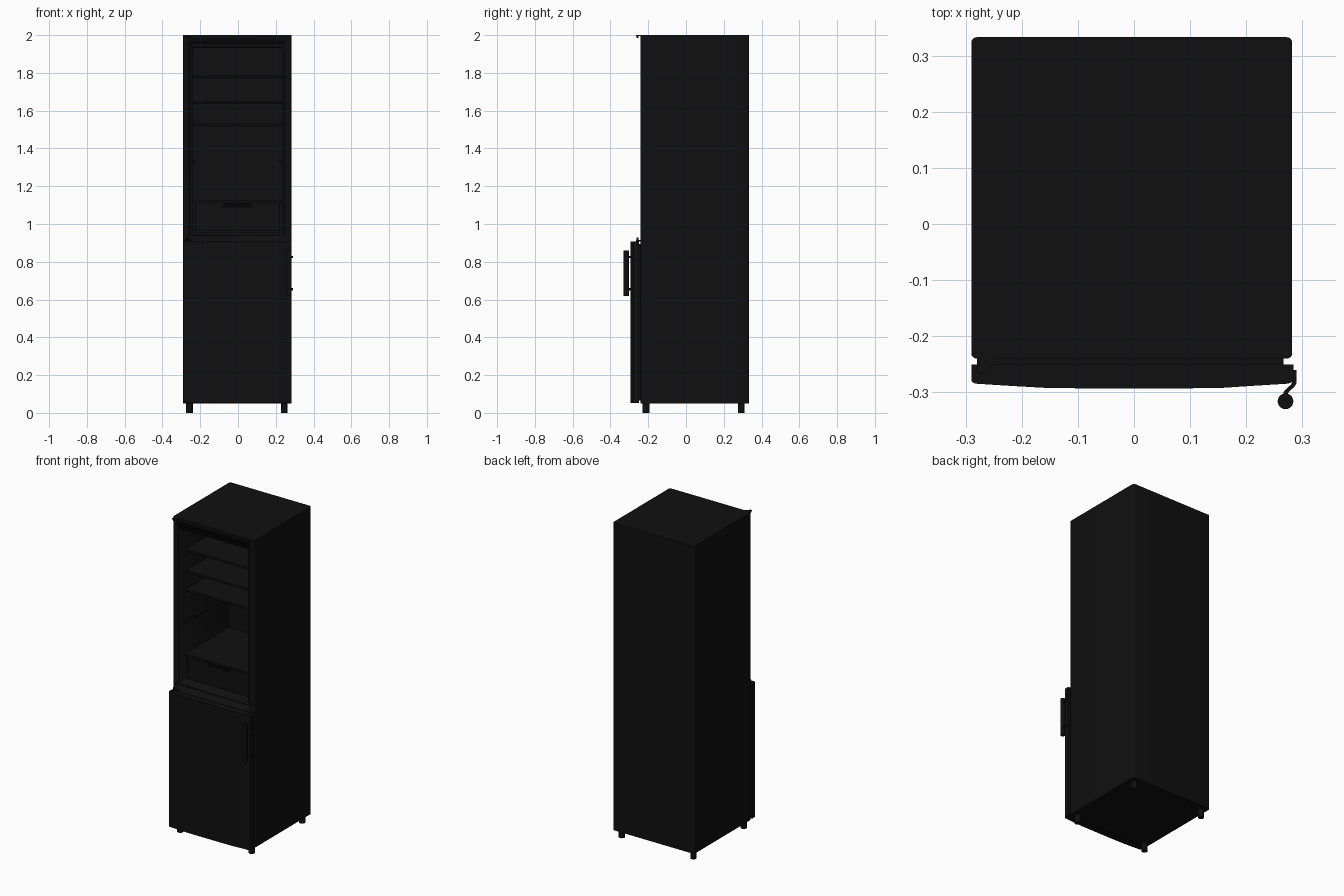
import bpy, bmesh, math
from mathutils import Vector

if "Cube" in bpy.data.objects:
    bpy.data.objects.remove(bpy.data.objects["Cube"])

black = bpy.data.materials.new("black")
black.diffuse_color = (0.005, 0.005, 0.005, 1)
black.use_nodes = True
black.node_tree.nodes["Principled BSDF"].inputs["Base Color"].default_value = black.diffuse_color


def finish(name, bm, smooth=True):
    bmesh.ops.recalc_face_normals(bm, faces=bm.faces)
    me = bpy.data.meshes.new(name)
    bm.to_mesh(me)
    bm.free()
    me.materials.append(black)
    ob = bpy.data.objects.new(name, me)
    bpy.context.collection.objects.link(ob)
    if smooth:
        bpy.ops.object.select_all(action='DESELECT')
        bpy.context.view_layer.objects.active = ob
        ob.select_set(True)
        bpy.ops.object.shade_smooth_by_angle(angle=math.radians(35))
    return ob


def box(name, x, y, z, r=0, axis=2):
    """Box from ranges; edges parallel to the given axis are rounded by r."""
    bm = bmesh.new()
    bmesh.ops.create_cube(bm, size=1)
    for v in bm.verts:
        v.co = Vector([(a + b) / 2 + c * (b - a) for c, (a, b) in zip(v.co, (x, y, z))])
    if r:
        edges = [e for e in bm.edges
                 if abs((e.verts[0].co - e.verts[1].co).normalized()[axis]) > 0.9]
        bmesh.ops.bevel(bm, geom=edges, offset=r, segments=4, profile=0.5, affect='EDGES')
    return finish(name, bm, r > 0)


def prism(name, pts, z0, z1):
    """Extrude an xy outline from z0 to z1."""
    bm = bmesh.new()
    face = bm.faces.new([bm.verts.new((x, y, z0)) for x, y in pts])
    ext = bmesh.ops.extrude_face_region(bm, geom=[face])
    for v in ext["geom"]:
        if isinstance(v, bmesh.types.BMVert):
            v.co.z = z1
    return finish(name, bm)


def cylinder(name, x, y, z0, z1, r, seg=24):
    return prism(name, [(x + r * math.cos(2 * math.pi * i / seg),
                         y + r * math.sin(2 * math.pi * i / seg)) for i in range(seg)], z0, z1)


def cut(target, cutter):
    mod = target.modifiers.new("cut", 'BOOLEAN')
    mod.object = cutter
    mod.operation = 'DIFFERENCE'
    mod.solver = 'EXACT'
    cutter.hide_render = True
    bpy.context.view_layer.objects.active = target
    bpy.ops.object.modifier_apply(modifier=mod.name)
    bpy.data.objects.remove(cutter)


# Cabinet with the open upper compartment and its stepped lip
cabinet = box("cabinet", (-0.29, 0.282), (-0.24, 0.333), (0.05, 2.0), 0.01)
cut(cabinet, box("lip_cutter", (-0.253, 0.245), (-0.30, -0.232), (0.94, 1.955), 0.012, 1))
cut(cabinet, box("cavity_cutter", (-0.24, 0.232), (-0.31, 0.25), (0.955, 1.932), 0.012, 1))

# Glass shelves with a slim front trim
for i, z in enumerate((1.785, 1.65, 1.53)):
    box(f"shelf_{i+1}", (-0.24, 0.232), (-0.178, 0.25), (z - 0.006, z))
    box(f"shelf_trim_{i+1}", (-0.238, 0.23), (-0.185, -0.175), (z - 0.011, z + 0.002), 0.003, 0)

# Support rails for the missing shelf
for side, x in (("left", (-0.24, -0.222)), ("right", (0.214, 0.232))):
    box(f"shelf_rail_{side}", x, (-0.20, 0.24), (1.325, 1.34), 0.004, 1)

# Crisper drawer, its cover and pull
box("drawer_cover", (-0.24, 0.232), (-0.19, 0.25), (1.112, 1.124))
drawer = box("drawer", (-0.228, 0.22), (-0.18, 0.24), (0.965, 1.11))
cut(drawer, box("pull_cutter", (-0.078, 0.07), (-0.22, -0.16), (1.088, 1.107)))
box("drawer_pull", (-0.078, 0.07), (-0.188, -0.176), (1.096, 1.104), 0.003, 0)

# Lower door with bowed front, and the gasket behind it
arc = [(-0.29, -0.25), (-0.29, -0.278), (-0.288, -0.282), (-0.283, -0.2845)]
bow = [(-0.22, -0.2885), (-0.15, -0.2925), (-0.05, -0.293), (0.05, -0.293),
       (0.15, -0.2925), (0.21, -0.2885), (0.275, -0.2845), (0.281, -0.282), (0.284, -0.278)]
prism("lower_door", arc + bow + [(0.284, -0.25)], 0.052, 0.907)
box("door_gasket", (-0.28, 0.266), (-0.251, -0.239), (0.065, 0.895))

# Bar handle on two curved brackets
cylinder("handle_bar", 0.27, -0.316, 0.62, 0.86, 0.014)
bracket = [(0.282, -0.26), (0.29, -0.26), (0.29, -0.283), (0.286, -0.29), (0.275, -0.300),
           (0.274, -0.310), (0.266, -0.310), (0.267, -0.298), (0.280, -0.286), (0.282, -0.281)]
for part, z in (("lower", 0.655), ("upper", 0.825)):
    prism(f"handle_bracket_{part}", bracket, z - 0.006, z + 0.006)

# Hinges left exposed by the missing upper door
tongue = [(-0.28, -0.225), (-0.28, -0.262), (-0.276, -0.266), (-0.268, -0.266), (-0.242, -0.238), (-0.242, -0.225)]
prism("top_hinge", tongue, 1.995, 2.0)
cylinder("top_hinge_pin", -0.271, -0.257, 1.985, 1.997, 0.005, 12)
prism("middle_hinge", tongue, 0.908, 0.914)
cylinder("middle_hinge_pin", -0.271, -0.257, 0.90, 0.928, 0.005, 12)

# Feet
for sx, x in (("left", -0.257), ("right", 0.245)):
    for sy, y in (("front", -0.212), ("back", 0.293)):
        cylinder(f"foot_{sy}_{sx}", x, y, 0.0, 0.052, 0.018, 20)
